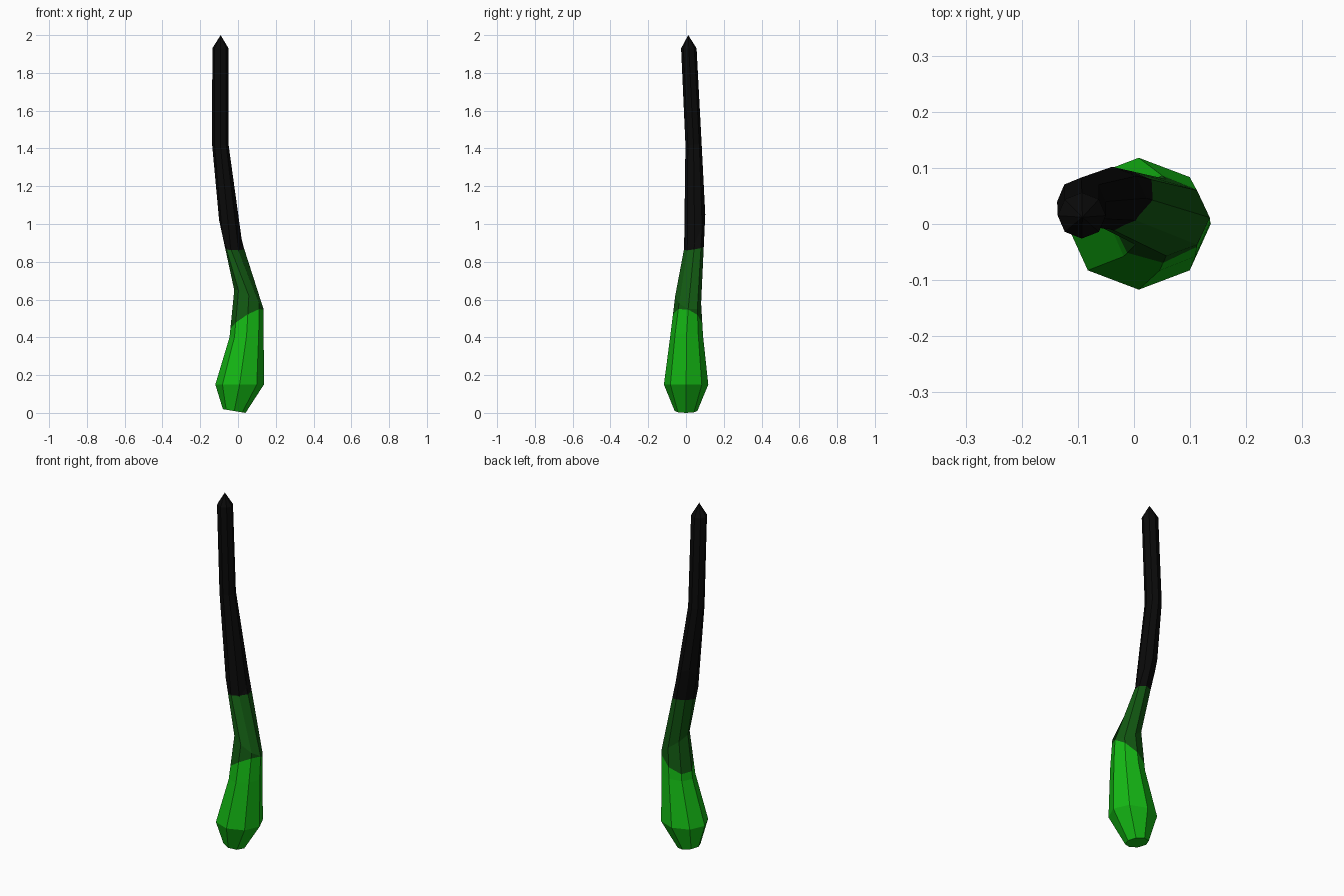
import bpy, bmesh, math
from mathutils import Vector

default = bpy.data.objects.get("Cube")
if default:
    bpy.data.objects.remove(default, do_unlink=True)


def material(name, colour):
    mat = bpy.data.materials.new(name)
    mat.use_nodes = True
    mat.diffuse_color = colour
    mat.node_tree.nodes["Principled BSDF"].inputs["Base Color"].default_value = colour
    return mat


SIDES = 8
# Cross-sections: (left x, z), (right x, z), (front y, back y), rise towards the back
sections = [
    ((-0.08, 0.02), (0.04, 0.0), (-0.06, 0.06), 0.0),
    ((-0.12, 0.15), (0.137, 0.15), (-0.117, 0.118), 0.0),
    ((-0.045, 0.40), (0.136, 0.42), (-0.083, 0.09), 0.0),
    ((-0.02, 0.65), (0.135, 0.55), (-0.057, 0.08), -0.02),
    ((-0.10, 1.02), (0.022, 0.90), (-0.01, 0.102), 0.09),
    ((-0.137, 1.42), (-0.05, 1.42), (-0.003, 0.083), 0.0),
    ((-0.136, 1.93), (-0.05, 1.93), (-0.026, 0.056), 0.0),
]

# Bent, tapering stalk with a swollen lower end
bm = bmesh.new()
rings = []
for (lx, lz), (rx, rz), (fy, by), rise in sections:
    ring = []
    for i in range(SIDES):
        a = math.tau * i / SIDES
        c, s = math.cos(a), math.sin(a)
        ring.append(bm.verts.new(((lx + rx) / 2 + c * (rx - lx) / 2,
                                  (fy + by) / 2 + s * (by - fy) / 2,
                                  (lz + rz) / 2 + c * (rz - lz) / 2 + s * rise)))
    rings.append(ring)

for low, high in zip(rings, rings[1:]):
    for i in range(SIDES):
        j = (i + 1) % SIDES
        bm.faces.new((low[i], low[j], high[j], high[i]))
bm.faces.new(rings[0][::-1])

# Pointed tip
tip = bm.verts.new((-0.092, 0.012, 2.0))
for i in range(SIDES):
    bm.faces.new((rings[-1][i], rings[-1][(i + 1) % SIDES], tip))

# Cut the colour borders into the surface
borders = [
    (Vector((0.05, 0, 0.50)), Vector((-0.6, 0.3, 1)).normalized()),
    (Vector((-0.02, 0.04, 0.87)), Vector((0.1, -0.2, 1)).normalized()),
]
for point, normal in borders:
    bmesh.ops.bisect_plane(bm, geom=bm.verts[:] + bm.edges[:] + bm.faces[:],
                           dist=0.0001, plane_co=point, plane_no=normal)
for face in bm.faces:
    centre = face.calc_center_median()
    face.material_index = sum((centre - p).dot(n) > 0 for p, n in borders)
    face.smooth = False
bmesh.ops.recalc_face_normals(bm, faces=bm.faces[:])

mesh = bpy.data.meshes.new("stalk")
bm.to_mesh(mesh)
bm.free()
mesh.materials.append(material("bright green", (0.007, 0.48, 0.007, 1)))
mesh.materials.append(material("dark green", (0.006, 0.1, 0.006, 1)))
mesh.materials.append(material("black", (0.003, 0.003, 0.003, 1)))
bpy.context.collection.objects.link(bpy.data.objects.new("stalk", mesh))
